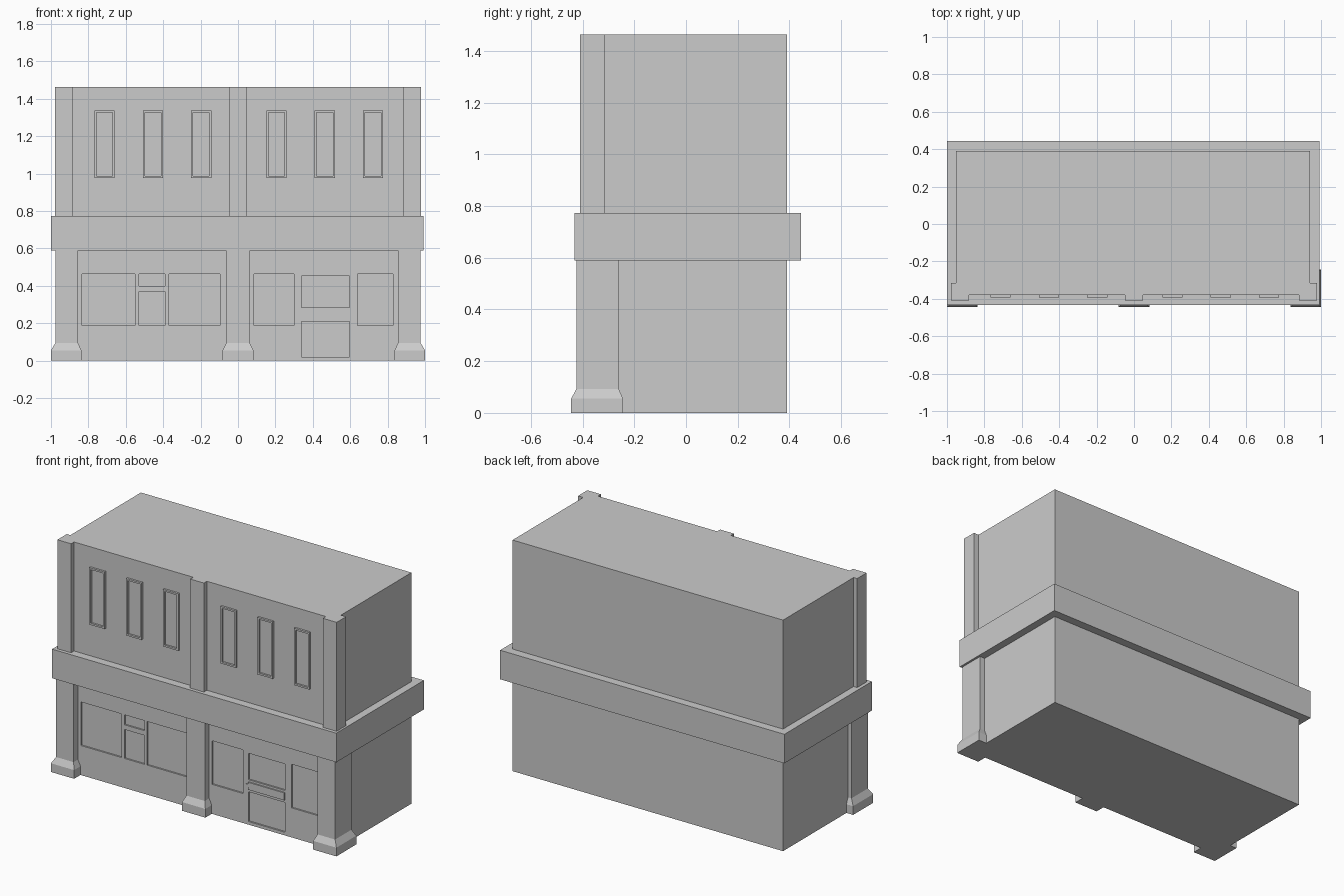
import bpy, bmesh

if "Cube" in bpy.data.objects:
    bpy.data.objects.remove(bpy.data.objects["Cube"])

WALL_Y = -0.38          # front wall plane
X0, X1 = -0.953, 0.942  # side wall planes


def add_box(bm, x0, x1, y0, y1, z0, z1):
    """Append an axis-aligned box and return its vertices."""
    verts = bmesh.ops.create_cube(bm, size=1)["verts"]
    for v in verts:
        v.co.x = x1 if v.co.x > 0 else x0
        v.co.y = y1 if v.co.y > 0 else y0
        v.co.z = z1 if v.co.z > 0 else z0
    return verts


def finish(name, bm):
    mesh = bpy.data.meshes.new(name)
    bm.to_mesh(mesh)
    bm.free()
    ob = bpy.data.objects.new(name, mesh)
    bpy.context.collection.objects.link(ob)
    return ob


def boxes(name, *dims):
    bm = bmesh.new()
    for d in dims:
        add_box(bm, *d)
    return finish(name, bm)


def cut(ob, name, dims):
    """Recess a set of boxes into an object."""
    cutter = boxes(name, *dims)
    cutter.hide_render = True
    cutter.hide_set(True)
    cutter.display_type = 'WIRE'
    mod = ob.modifiers.new("recess", 'BOOLEAN')
    mod.operation = 'DIFFERENCE'
    mod.solver = 'EXACT'
    mod.object = cutter


# Main building volume
body = boxes("building_body", (X0, X1, WALL_Y, 0.39, 0, 1.463))

# Shopfront windows and door panels, recessed: x0, x1, z0, z1
panels = [
    (-0.835, -0.55, 0.187, 0.463), (-0.37, -0.095, 0.187, 0.463),
    (-0.53, -0.39, 0.187, 0.37), (-0.53, -0.39, 0.40, 0.463),
    (0.085, 0.30, 0.187, 0.463), (0.64, 0.83, 0.187, 0.463),
    (0.34, 0.595, 0.285, 0.452), (0.34, 0.595, 0.02, 0.208),
]
cut(body, "shopfront_cutter",
    [(a, b, -0.5, WALL_Y + 0.01, c, d) for a, b, c, d in panels])

# Door push bar with its small end latch
boxes("door_push_bar", (0.34, 0.595, WALL_Y - 0.008, WALL_Y + 0.01, 0.225, 0.272))
boxes("door_latch", (0.326, 0.34, WALL_Y - 0.006, WALL_Y + 0.01, 0.24, 0.258))

# Wraparound band between the floors
boxes("storey_band", (-1.0, 0.991, -0.432, 0.444, 0.589, 0.773))

# Upper window frames, raised with sunken panes
for i, cx in enumerate((-0.714, -0.455, -0.197, 0.206, 0.464, 0.721)):
    frame = boxes(f"upper_window_{i + 1}",
                  (cx - 0.054, cx + 0.054, WALL_Y - 0.013, WALL_Y + 0.01, 0.976, 1.337))
    cut(frame, f"pane_cutter_{i + 1}",
        [(cx - 0.043, cx + 0.043, -0.5, WALL_Y - 0.001, 0.987, 1.326)])

# Upper pilasters: two wrapped corners and a centre strip
for name, a, b in (("left", -0.978, -0.882), ("centre", -0.048, 0.048), ("right", 0.882, 0.978)):
    back = WALL_Y + 0.01 if name == "centre" else -0.316
    boxes(f"upper_pilaster_{name}", (a, b, -0.41, back, 0.77, 1.463))

# Lower piers with tapered feet
for name, a, b in (("left", -0.977, -0.855), ("centre", -0.064, 0.064), ("right", 0.855, 0.977)):
    back = WALL_Y + 0.03 if name == "centre" else -0.26
    boxes(f"lower_pier_{name}", (a, b, -0.424, back, 0.05, 0.592))
    out_a, out_b = a - 0.018, b + 0.018
    if name == "left":
        out_a = -1.0
    if name == "right":
        out_b = 1.0
    bm = bmesh.new()
    back_out = back if name == "centre" else -0.244
    add_box(bm, out_a, out_b, -0.444, back_out, 0, 0.055)
    # Slope the top up to the pier shaft
    bm.faces.ensure_lookup_table()
    top = max(bm.faces, key=lambda f: f.calc_center_median().z)
    new = bmesh.ops.extrude_face_region(bm, geom=[top])["geom"]
    bm.faces.remove(top)
    for v in (g for g in new if isinstance(g, bmesh.types.BMVert)):
        v.co.x = a if v.co.x < (a + b) / 2 else b
        v.co.y = -0.424 if v.co.y < -0.4 else back
        v.co.z = 0.093
    bmesh.ops.recalc_face_normals(bm, faces=bm.faces)
    finish(f"pier_foot_{name}", bm)
